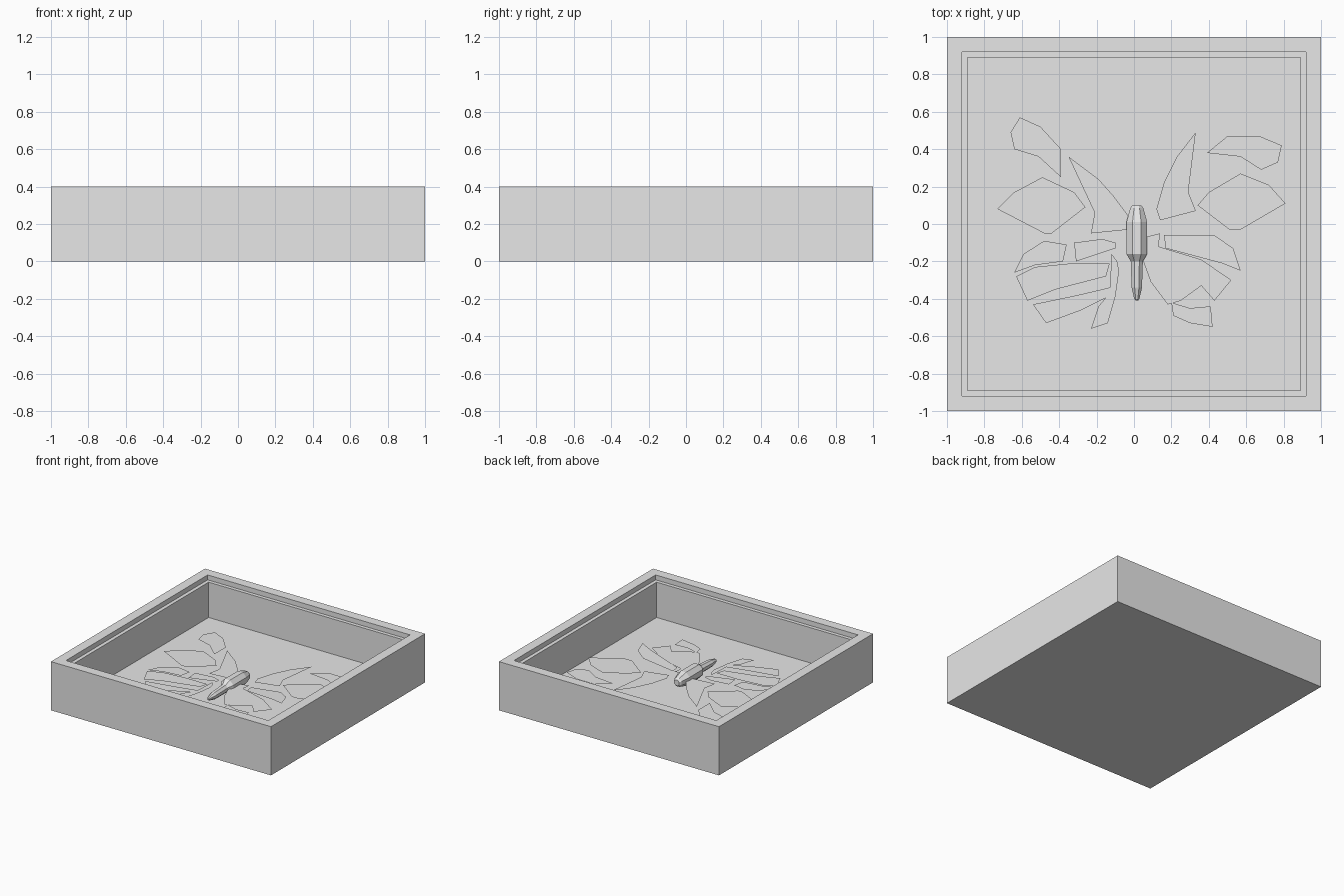
import bpy, bmesh, math

cube = bpy.data.objects.get("Cube")
if cube:
    bpy.data.objects.remove(cube)

GREY = 0.8
grey = bpy.data.materials.new("plain grey")
grey.use_nodes = True
grey.diffuse_color = (GREY, GREY, GREY, 1)
grey.node_tree.nodes["Principled BSDF"].inputs["Base Color"].default_value = (GREY, GREY, GREY, 1)


def finish(name, bm):
    """Turn a bmesh into a named, flat-shaded object."""
    mesh = bpy.data.meshes.new(name)
    bm.to_mesh(mesh)
    bm.free()
    mesh.materials.append(grey)
    obj = bpy.data.objects.new(name, mesh)
    bpy.context.collection.objects.link(obj)
    return obj


def loft(name, rings):
    """Skin a row of equal point loops and cap both ends."""
    bm = bmesh.new()
    loops = [[bm.verts.new(p) for p in ring] for ring in rings]
    count = len(loops[0])
    for low, high in zip(loops, loops[1:]):
        for i in range(count):
            j = (i + 1) % count
            bm.faces.new((low[i], low[j], high[j], high[i]))
    bm.faces.new(loops[0])
    bm.faces.new(loops[-1])
    bmesh.ops.recalc_face_normals(bm, faces=bm.faces)
    return finish(name, bm)


# Open display case: outside, rim, glass rebate, inner wall, floor
def square(half, z):
    return [(-half, -half, z), (half, -half, z), (half, half, z), (-half, half, z)]


case_profile = [(1, 0), (1, 0.4), (0.92, 0.4), (0.92, 0.36), (0.89, 0.36), (0.89, 0.07)]
loft("display_case", [square(half, z) for half, z in case_profile])


# Eight-sided insect body, from head to tail
def octagon(y, radius, z):
    corners = [math.radians(45 * i + 22.5) for i in range(8)]
    return [(0.015 + radius * math.cos(a), y, z + radius * math.sin(a)) for a in corners]


body_profile = [(0.1, 0.025, 0.145), (0.085, 0.038, 0.145), (0.01, 0.06, 0.148),
                (-0.16, 0.06, 0.148), (-0.2, 0.035, 0.145), (-0.34, 0.03, 0.14),
                (-0.4, 0.015, 0.138), (-0.41, 0.007, 0.138)]
loft("insect_body", [octagon(*station) for station in body_profile])


# Thin wing fragments, outlines in hundredths
def fragment(name, *outline, root=0, slope=0, face_up=True):
    bm = bmesh.new()
    verts = [bm.verts.new((x / 100, y / 100, 0.145 + slope * (x / 100 - root)))
             for x, y in outline]
    face = bm.faces.new(verts)
    face.normal_update()
    if (face.normal.z > 0) != face_up:
        face.normal_flip()
    finish(name, bm)


# Right wings
fragment("right_upper_wing_tip", (-66, 49), (-61, 57), (-50, 52), (-39, 40),
         (-39, 25), (-51, 36), (-64, 40))
fragment("right_upper_wing_middle", (-73, 8), (-64, 17), (-49, 25), (-32, 17),
         (-26, 9), (-44, -5), (-48, -5))
fragment("right_upper_wing_root", (-35, 36), (-19, 24), (-11, 15), (-2, 3),
         (-3, -3), (-23, -5), (-21, 6))
fragment("right_lower_wing_edge", (-64, -26), (-59, -16), (-48, -9), (-36, -11),
         (-38, -20), (-53, -22))
fragment("right_lower_wing_root", (-32, -10), (-17, -8), (-10, -10), (-10, -13), (-31, -20))
fragment("right_lower_wing_middle", (-63, -28), (-53, -23), (-33, -21), (-13, -21),
         (-15, -28), (-42, -35), (-57, -41))
fragment("right_lower_wing_back", (-54, -43), (-30, -38), (-9, -33), (-10, -37),
         (-28, -46), (-47, -53))
fragment("right_lower_wing_inner", (-12, -16), (-9, -20), (-8, -25), (-10, -39),
         (-14, -53), (-23, -56), (-19, -44), (-13, -37))

# Left wings
fragment("left_upper_wing_root", (33, 49), (29, 17), (33, 7), (14, 2), (12, 8),
         (16, 22), (23, 36))
fragment("left_upper_wing_tip", (39, 38), (50, 47), (67, 47), (79, 42), (77, 33),
         (68, 29), (57, 36))
fragment("left_upper_wing_middle", (34, 10), (40, 17), (57, 27), (72, 21), (81, 11),
         (57, -3), (51, -3))
fragment("left_lower_wing_edge", (16, -6), (43, -6), (53, -13), (57, -25), (47, -21),
         (17, -13), root=0.2, slope=0.12)
fragment("left_lower_wing_inner", (6, -7), (14, -5), (13, -12), (36, -19), (52, -30),
         (43, -41), (36, -33), (25, -41), (18, -43), (9, -31), (5, -20))
fragment("left_lower_wing_back", (20, -42), (30, -45), (41, -44), (42, -55), (30, -53),
         (21, -49), face_up=False)
